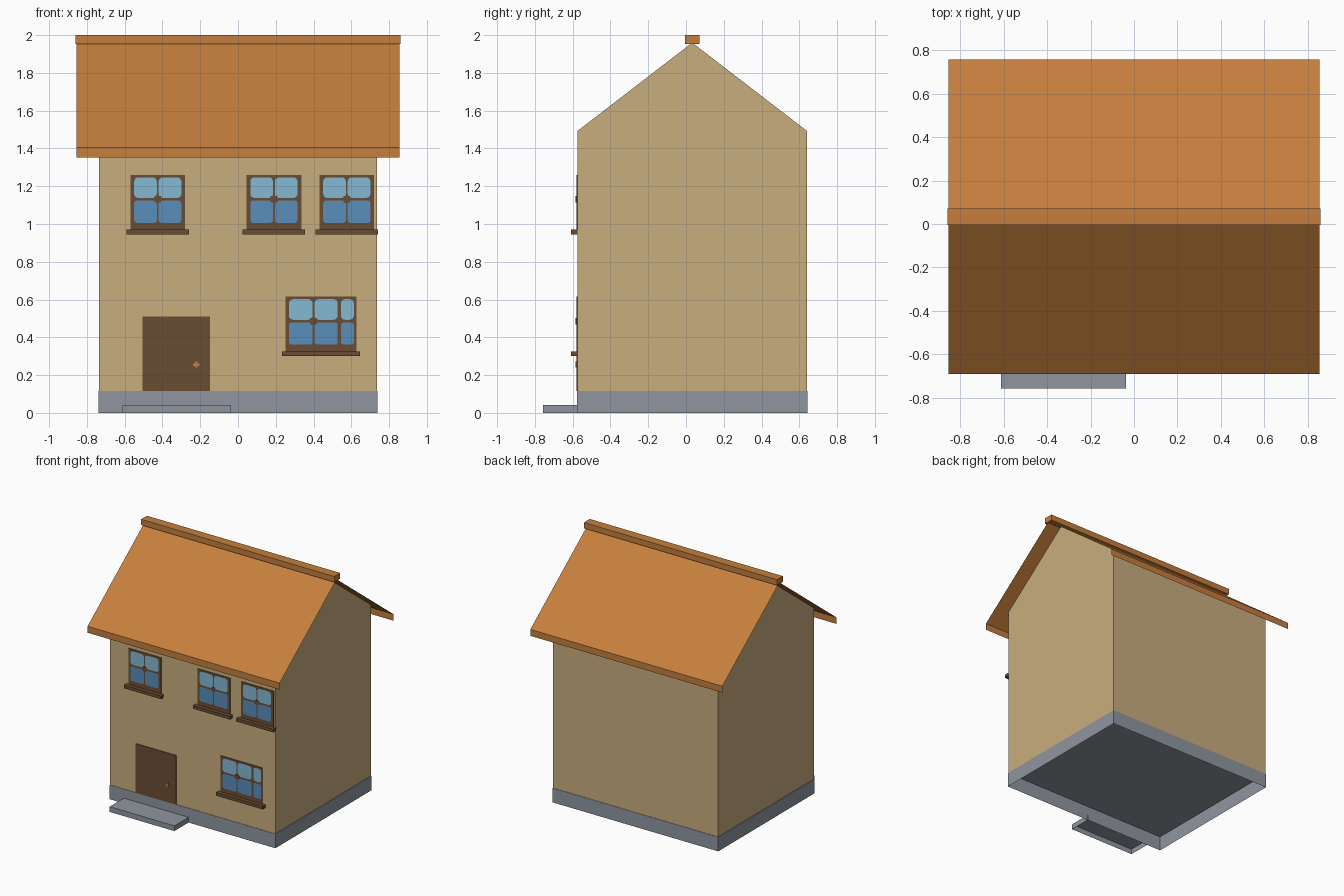
import bpy, bmesh, math

if "Cube" in bpy.data.objects:
    bpy.data.objects.remove(bpy.data.objects["Cube"])


def material(name, hexcol):
    def lin(c):
        return c / 12.92 if c <= 0.04045 else ((c + 0.055) / 1.055) ** 2.4
    m = bpy.data.materials.new(name)
    rgb = [lin(int(hexcol[i:i + 2], 16) / 255) for i in (0, 2, 4)]
    m.diffuse_color = (*rgb, 1)
    m.use_nodes = True
    m.node_tree.nodes["Principled BSDF"].inputs["Base Color"].default_value = m.diffuse_color
    return m


WALL = material("tan wall", "C8AE7E")
STONE = material("grey stone", "9096A0")
ROOF = material("orange roof", "C57F3D")
WOOD = material("brown wood", "6A4D33")
SKY = material("light blue glass", "84B8D4")
DEEP = material("blue glass", "5A8EBB")

MID = 0.033            # y of the ridge line
FRONT = MID - 0.61     # y of the front wall
SLOPE = 0.77
APEX = 1.962


def finish(name, bm, mat):
    me = bpy.data.meshes.new(name)
    bm.to_mesh(me)
    bm.free()
    me.materials.append(mat)
    ob = bpy.data.objects.new(name, me)
    bpy.context.collection.objects.link(ob)
    return ob


def box(name, mat, x0, x1, y0, y1, z0, z1, open_bottom=False):
    bm = bmesh.new()
    bmesh.ops.create_cube(bm, size=1)
    for v in bm.verts:
        v.co.x = x0 if v.co.x < 0 else x1
        v.co.y = y0 if v.co.y < 0 else y1
        v.co.z = z0 if v.co.z < 0 else z1
    if open_bottom:
        bm.normal_update()
        bmesh.ops.delete(bm, geom=[f for f in bm.faces if f.normal.z < -0.9],
                         context='FACES')
    return finish(name, bm, mat)


def plate(name, mat, x0, x1, z0, z1, depth):
    """Thin plate on the front wall."""
    return box(name, mat, x0, x1, FRONT - depth, FRONT + 0.002, z0, z1)


def panes(name, mat, spans, z0, z1, r=0.022):
    """Row of flat rounded panes facing the front."""
    bm = bmesh.new()
    for x0, x1 in spans:
        pts = []
        for k, (cx, cz) in enumerate(((x1 - r, z1 - r), (x0 + r, z1 - r),
                                      (x0 + r, z0 + r), (x1 - r, z0 + r))):
            for s in range(5):
                a = math.pi / 2 * (k + s / 4)
                pts.append((cx + r * math.cos(a), FRONT - 0.005, cz + r * math.sin(a)))
        bm.faces.new([bm.verts.new(p) for p in pts])
    bm.normal_update()
    for f in bm.faces:
        if f.normal.y > 0:
            f.normal_flip()
    return finish(name, bm, mat)


# Stone plinth and doorstep, open underneath
box("plinth", STONE, -0.738, 0.738, FRONT - 0.001, MID + 0.611, 0, 0.115, True)
box("doorstep", STONE, -0.612, -0.036, -0.758, FRONT, 0, 0.042, True)

# Walls with gables: pentagon profile extruded along x, open at the top
bm = bmesh.new()
hw, eave = 0.608, APEX - 0.61 * SLOPE
profile = [(-hw, 0.115), (hw, 0.115), (hw, eave), (0, APEX - 0.002), (-hw, eave)]
ends = [[bm.verts.new((x, MID + y, z)) for y, z in profile] for x in (-0.735, 0.735)]
bm.faces.new(ends[0])
bm.faces.new(ends[1])
for i in (1, 4):
    j = (i + 1) % 5
    bm.faces.new((ends[0][i], ends[0][j], ends[1][j], ends[1][i]))
bmesh.ops.recalc_face_normals(bm, faces=bm.faces)
bm.normal_update()
if next(f for f in bm.faces if abs(f.normal.y) > 0.9 and
        f.calc_center_median().y > 0).normal.y < 0:
    bmesh.ops.reverse_faces(bm, faces=bm.faces)
finish("walls", bm, WALL)

# Roof sheet with turned-down eaves
bm = bmesh.new()
rw = 0.725
ez = APEX - rw * SLOPE
line = [(-rw, ez - 0.052), (-rw, ez), (0, APEX), (rw, ez), (rw, ez - 0.052)]
rows = [[bm.verts.new((x, MID + y, z)) for y, z in line] for x in (-0.855, 0.855)]
for i in range(4):
    bm.faces.new((rows[0][i], rows[1][i], rows[1][i + 1], rows[0][i + 1]))
finish("roof", bm, ROOF)
box("ridge_cap", ROOF, -0.86, 0.86, MID - 0.037, MID + 0.038, 1.954, 2.0)

# Door with a small cross-shaped knob
plate("door", WOOD, -0.505, -0.147, 0.115, 0.51, 0.004)
plate("door_knob_bar", ROOF, -0.237, -0.205, 0.248, 0.262, 0.007)
plate("door_knob_post", ROOF, -0.228, -0.214, 0.239, 0.271, 0.008)


def window(name, x0, x1, z0, spans):
    """Frame, four or more panes, centre block and sill."""
    plate(name + "_frame", WOOD, x0, x1, z0, z0 + 0.29, 0.003)
    panes(name + "_upper_panes", SKY, spans, z0 + 0.168, z0 + 0.277)
    panes(name + "_lower_panes", DEEP, spans, z0 + 0.036, z0 + 0.154, 0.015)
    c = (spans[0][1] + spans[1][0]) / 2
    plate(name + "_centre_block", WOOD, c - 0.018, c + 0.018,
          z0 + 0.143, z0 + 0.178, 0.007)
    box(name + "_sill", WOOD, x0 - 0.02, x1 + 0.02, -0.61, FRONT + 0.002,
        z0 - 0.025, z0)


# Three upper windows, one wider lower window
for n, x in enumerate((-0.57, 0.045, 0.431)):
    window(f"upper_window_{n + 1}", x, x + 0.29, 0.97,
           [(x + 0.02, x + 0.14), (x + 0.15, x + 0.27)])
window("lower_window", 0.252, 0.627, 0.325,
       [(0.27, 0.395), (0.405, 0.528), (0.545, 0.613)])
